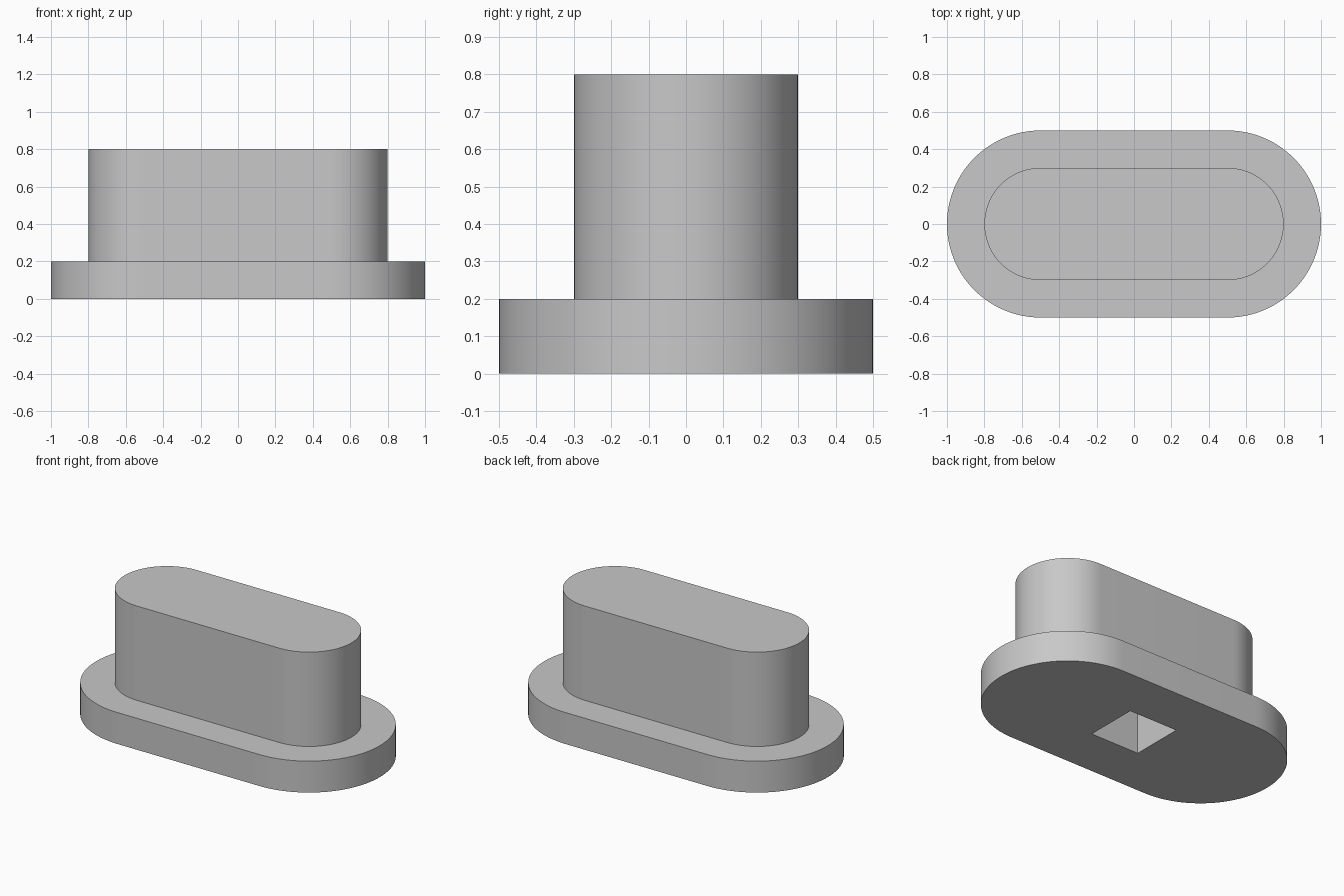
import bpy
import bmesh
from math import cos, sin, pi, radians

cube = bpy.data.objects.get("Cube")
if cube:
    bpy.data.objects.remove(cube, do_unlink=True)

HALF_STRAIGHT = 0.5   # distance from centre to each rounded end's centre
ARC_STEPS = 48
HOLE_SIDE = 0.345
HOLE_DEPTH = 0.6

grey = bpy.data.materials.new("plain grey")
grey.use_nodes = True
grey.diffuse_color = (0.58, 0.58, 0.58, 1)
grey.node_tree.nodes["Principled BSDF"].inputs["Base Color"].default_value = grey.diffuse_color


def slot_ring(bm, radius, z):
    """Ring of vertices around an outline with two rounded ends."""
    ring = []
    for side, start in ((1, -pi / 2), (-1, pi / 2)):
        for i in range(ARC_STEPS + 1):
            a = start + pi * i / ARC_STEPS
            ring.append(bm.verts.new((side * HALF_STRAIGHT + radius * cos(a),
                                      radius * sin(a), z)))
    return ring


# Stepped body: wide flange below, narrower plug above
bm = bmesh.new()
rings = [slot_ring(bm, r, z) for r, z in ((0.5, 0), (0.5, 0.2), (0.3, 0.2), (0.3, 0.8))]
for low, high in zip(rings, rings[1:]):
    for i in range(len(low)):
        j = (i + 1) % len(low)
        bm.faces.new((low[i], low[j], high[j], high[i]))
bm.faces.new(rings[0][::-1])
bm.faces.new(rings[-1])
mesh = bpy.data.meshes.new("flanged_plug")
bm.to_mesh(mesh)
bm.free()
mesh.materials.append(grey)
body = bpy.data.objects.new("flanged_plug", mesh)
bpy.context.collection.objects.link(body)

# Square blind hole in the underside
bpy.ops.mesh.primitive_cube_add(size=1, location=(0, 0, HOLE_DEPTH / 2 - 0.05))
cutter = bpy.context.object
cutter.name = "square_hole_cutter"
cutter.scale = (HOLE_SIDE, HOLE_SIDE, HOLE_DEPTH + 0.1)
cutter.hide_render = True
cutter.data.materials.append(grey)

cut = body.modifiers.new("square_hole", 'BOOLEAN')
cut.operation = 'DIFFERENCE'
cut.solver = 'EXACT'
cut.object = cutter

bpy.ops.object.select_all(action='DESELECT')
body.select_set(True)
bpy.context.view_layer.objects.active = body
bpy.ops.object.modifier_apply(modifier=cut.name)
bpy.data.objects.remove(cutter, do_unlink=True)
bpy.ops.object.shade_smooth_by_angle(angle=radians(30))
